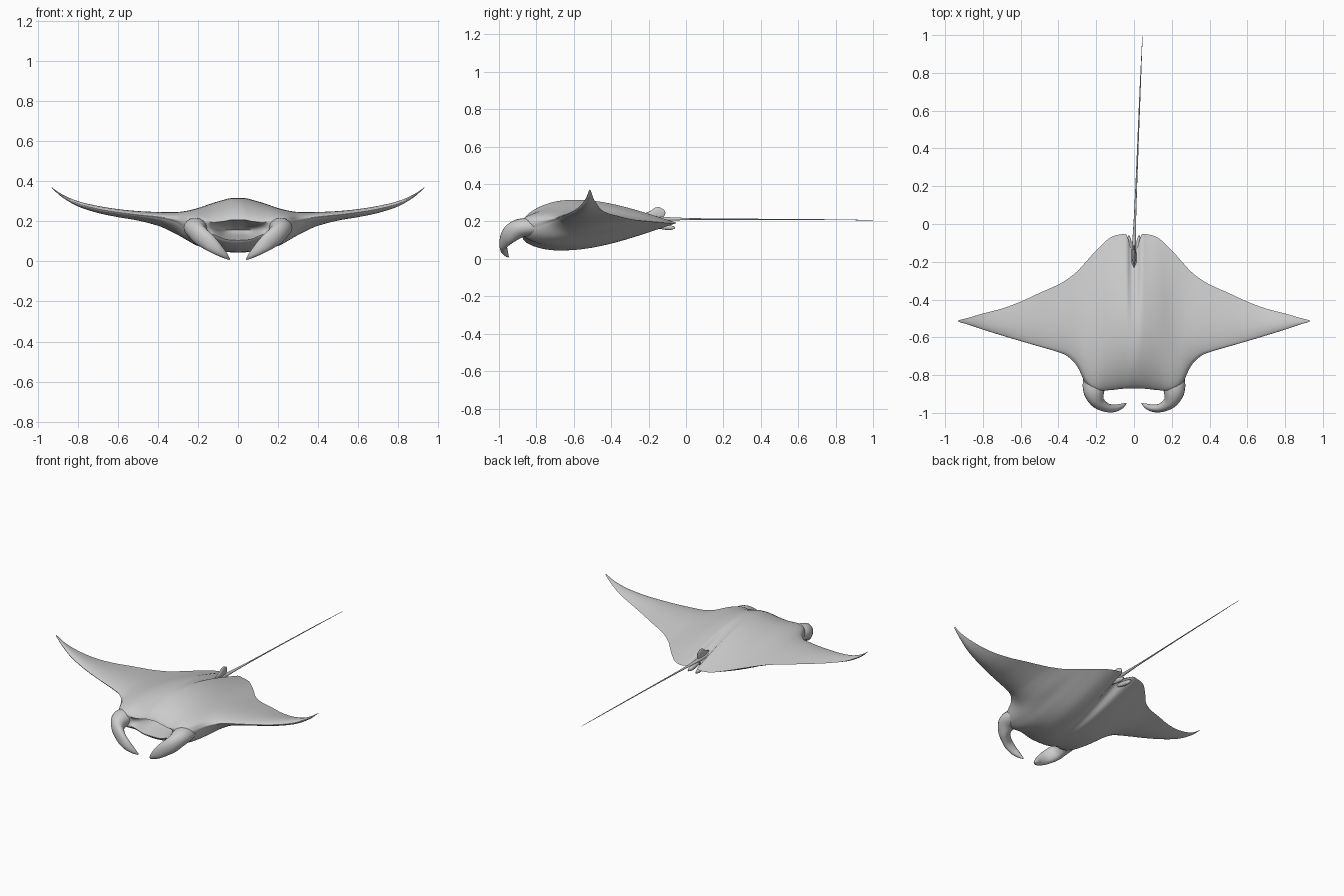
import bpy, bmesh, math
from mathutils import Vector

if "Cube" in bpy.data.objects:
    bpy.data.objects.remove(bpy.data.objects["Cube"])

skin = bpy.data.materials.new("ray grey")
skin.diffuse_color = (0.6, 0.6, 0.6, 1)
skin.use_nodes = True
skin.node_tree.nodes["Principled BSDF"].inputs["Base Color"].default_value = skin.diffuse_color


def finish(name, rings):
    """Skin closed rings of points into one smooth capped object."""
    bm = bmesh.new()
    vs = [[bm.verts.new(p) for p in r] for r in rings]
    n = len(vs[0])
    for a, b in zip(vs, vs[1:]):
        for i in range(n):
            j = (i + 1) % n
            bm.faces.new((a[i], a[j], b[j], b[i]))
    bm.faces.new(vs[0][::-1])
    bm.faces.new(vs[-1])
    bmesh.ops.remove_doubles(bm, verts=bm.verts, dist=0.0002)
    bmesh.ops.recalc_face_normals(bm, faces=bm.faces)
    me = bpy.data.meshes.new(name)
    bm.to_mesh(me)
    bm.free()
    me.materials.append(skin)
    ob = bpy.data.objects.new(name, me)
    bpy.context.collection.objects.link(ob)
    bpy.ops.object.select_all(action='DESELECT')
    ob.select_set(True)
    bpy.context.view_layer.objects.active = ob
    bpy.ops.object.shade_smooth_by_angle(angle=math.radians(60))
    return ob


def spline(keys, u):
    """Smooth interpolation of rows, keyed on their first value."""
    k = 0
    while k < len(keys) - 2 and u > keys[k + 1][0]:
        k += 1
    p, q = keys[k], keys[k + 1]
    o, r = keys[max(k - 1, 0)], keys[min(k + 2, len(keys) - 1)]
    h = q[0] - p[0]
    t = (u - p[0]) / h
    out = []
    for i in range(1, len(p)):
        m0 = (q[i] - o[i]) / (q[0] - o[0]) * h
        m1 = (r[i] - p[i]) / (r[0] - p[0]) * h
        out.append((2*t**3 - 3*t*t + 1) * p[i] + (t**3 - 2*t*t + t) * m0
                   + (3*t*t - 2*t**3) * q[i] + (t**3 - t*t) * m1)
    return out


def tube(name, pts, side=1, steps=6, n=16):
    """Elliptical loft along points (x, y, z, width radius, height radius)."""
    keys = [(i, *p) for i, p in enumerate(pts)]
    m = (len(pts) - 1) * steps
    rows = [spline(keys, i / steps) for i in range(m + 1)]
    rings = []
    for i, r in enumerate(rows):
        c = Vector(r[:3])
        d = Vector(rows[min(i + 1, m)][:3]) - Vector(rows[max(i - 1, 0)][:3])
        a = d.cross(Vector((0, 0, 1))).normalized()
        b = a.cross(d).normalized()
        ring = []
        for j in range(n):
            w = 2 * math.pi * j / n
            p = c + a * max(r[3], .0008) * math.cos(w) + b * max(r[4], .0008) * math.sin(w)
            ring.append((p.x * side, p.y, p.z))
        rings.append(ring)
    return finish(name, rings)


# Body stations: x, front y, back y, top z, bottom z, upper lip z, lower lip z,
# trailing edge z, depth of the mouth hollow (negative bulges forward)
half = [
    (0.00, -.870, -.135, .316, .050, .207, .105, .200, .20),
    (0.07, -.873, -.055, .308, .052, .200, .112, .190, .16),
    (0.13, -.880, -.075, .290, .060, .195, .135, .190, .03),
    (0.20, -.875, -.140, .266, .080, .210, .130, .195, -.01),
    (0.25, -.835, -.195, .253, .105, .215, .150, .200, -.02),
    (0.30, -.740, -.250, .246, .132, .220, .190, .205, -.015),
    (0.35, -.692, -.290, .245, .157, .225, .207, .212, -.01),
    (0.40, -.673, -.320, .246, .178, .229, .216, .218, -.006),
    (0.50, -.645, -.365, .251, .204, .237, .228, .230, -.004),
    (0.60, -.617, -.411, .261, .221, .249, .241, .242, -.003),
    (0.70, -.588, -.448, .277, .242, .265, .259, .260, -.002),
    (0.80, -.558, -.474, .301, .275, .292, .287, .289, -.001),
    (0.88, -.532, -.497, .336, .322, .331, .328, .329, 0),
    (0.93, -.518, -.510, .370, .367, .369, .368, .369, 0),
]
keys = [(-r[0], *r[1:]) for r in half[:0:-1]] + half
# keep the notch at the tail narrow
notch = [(s * x, yf, yb, .316, .05, .207, .106, .196, .2)
         for s in (-1, 1) for x, yf, yb in ((.02, -.87, -.12), (.035, -.871, -.062))]
keys = sorted(keys + notch)


def section(x):
    yf, yb, zt, zb, lu, ll, ze, dep = spline(keys, x)
    N, M, p = 28, 8, .70
    tp = .5 ** (1 / p)
    ts = [.5 - .5 * math.cos(math.pi * i / N) for i in range(N + 1)]

    def surf(t, lip, peak):
        base = lip + (ze - lip) * t
        lift = peak - (lip + (ze - lip) * tp)
        return (x, yf + (yb - yf) * t, base + lift * math.sin(math.pi * t ** p))
    ring = [surf(t, lu, zt) for t in reversed(ts)]
    for i in range(1, M):
        u = i / M
        ring.append((x, yf + dep * math.sin(math.pi * u), lu + (ll - lu) * u))
    return ring + [surf(t, ll, zb) for t in ts[:-1]]


S = 96
xs = sorted({round(.93 * i / S, 5) for i in range(-S, S + 1)})
finish("body_and_wings", [section(x) for x in xs])

# Curled head fins either side of the mouth, and small lobes by the tail
head_fin = [(.200, -.74, .175, .045, .035), (.208, -.82, .170, .060, .045),
            (.212, -.885, .165, .056, .050), (.195, -.938, .135, .038, .050),
            (.150, -.970, .098, .025, .042), (.105, -.976, .062, .020, .030),
            (.068, -.965, .032, .014, .017), (.042, -.950, .010, .003, .004)]
lobe = [(.022, -.19, .185, .004, .006), (.024, -.14, .175, .011, .014),
        (.026, -.09, .168, .012, .014), (.027, -.06, .166, .003, .005)]
for side, tag in ((1, "right"), (-1, "left")):
    tube("head_fin_" + tag, head_fin, side)
    tube("tail_lobe_" + tag, lobe, side)

# Small dorsal fin leaning back over the tail root
tube("dorsal_fin", [(0, -.23, .235, .003, .006), (0, -.185, .238, .008, .020),
                    (0, -.155, .245, .008, .031), (0, -.130, .250, .006, .027),
                    (0, -.115, .258, .002, .010)])

# Whip tail
tube("tail", [(0, -.22, .215, .016, .016), (0, -.12, .214, .011, .011),
              (.006, .05, .213, .006, .005), (.018, .35, .212, .004, .003),
              (.032, .70, .210, .003, .0025), (.045, 1.0, .207, .001, .001)], n=10)
